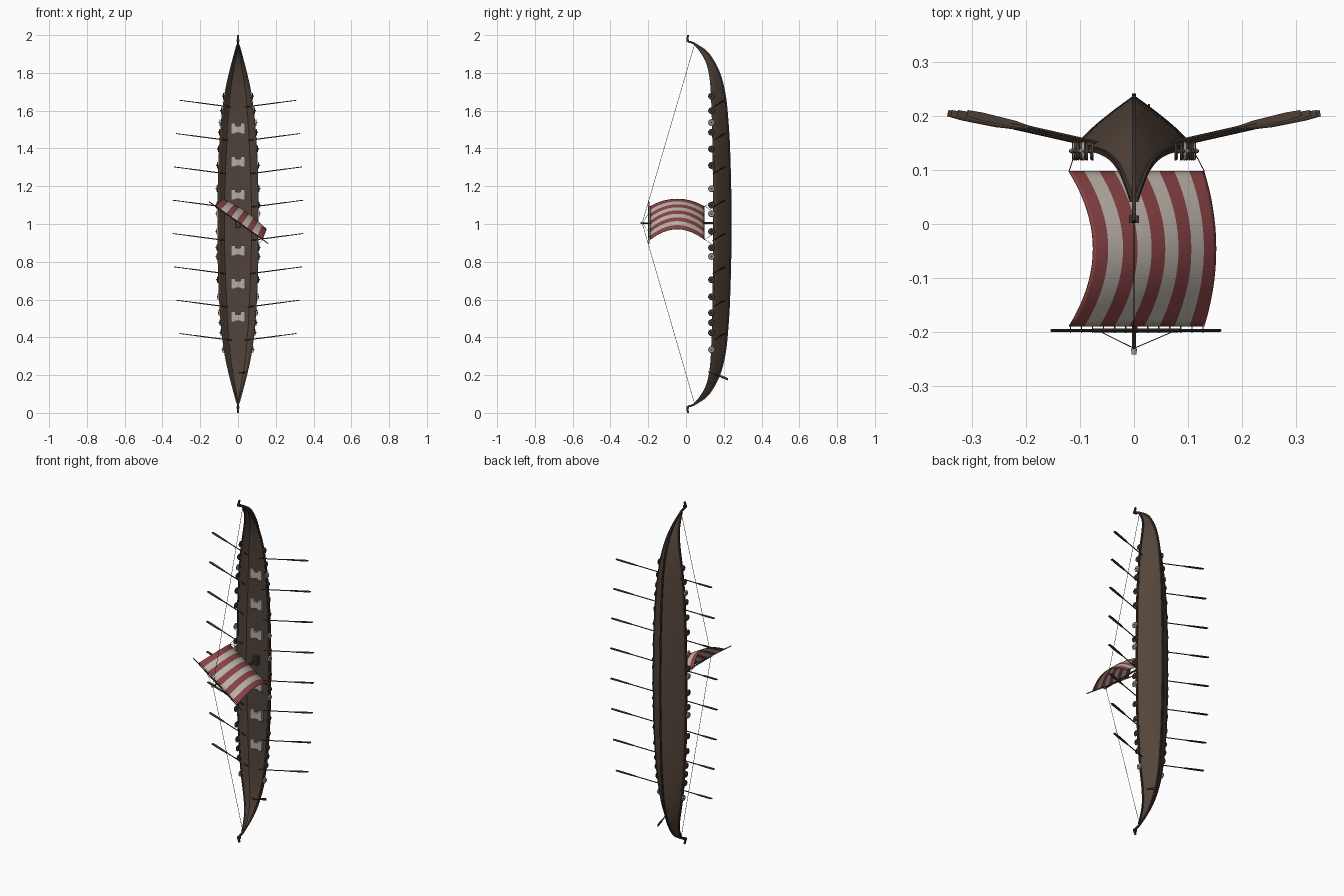
import bpy, bmesh, math
from mathutils import Vector as V

if "Cube" in bpy.data.objects:
    bpy.data.objects.remove(bpy.data.objects["Cube"])

# ---------- colours ----------
def mat(name, r, g, b):
    m = bpy.data.materials.new(name)
    m.diffuse_color = (r, g, b, 1)
    m.use_nodes = True
    m.node_tree.nodes["Principled BSDF"].inputs["Base Color"].default_value = m.diffuse_color
    return m
HULL = mat("hull brown", .088, .060, .043)
DECK = mat("deck brown", .080, .056, .042)
DARK = mat("dark timber", .045, .033, .026)
OAR = mat("oar wood", .075, .052, .038)
PALE = mat("pale cloth", .52, .47, .42)
RED = mat("faded red", .26, .058, .062)
ROPE = mat("rope", .10, .085, .07)
BENCH = mat("pale bench", .47, .42, .37)
GREY = mat("shield pale", .42, .38, .34)

# ---------- helpers ----------
def finish(name, bm, mats, smooth=True):
    bmesh.ops.recalc_face_normals(bm, faces=bm.faces)
    me = bpy.data.meshes.new(name)
    bm.to_mesh(me)
    bm.free()
    ob = bpy.data.objects.new(name, me)
    bpy.context.collection.objects.link(ob)
    for m in mats:
        me.materials.append(m)
    if smooth:
        bpy.context.view_layer.objects.active = ob
        bpy.ops.object.select_all(action='DESELECT')
        ob.select_set(True)
        bpy.ops.object.shade_smooth_by_angle(angle=math.radians(40))
    return ob

def add_rod(bm, p, q, r, r2=None, n=8):
    p, q = V(p), V(q)
    d = q - p
    M = d.to_track_quat('Z', 'Y').to_matrix().to_4x4()
    M.translation = (p + q) / 2
    bmesh.ops.create_cone(bm, cap_ends=True, segments=n, radius1=r,
                          radius2=r if r2 is None else r2, depth=d.length, matrix=M)

def add_box(bm, c, s):
    vs = bmesh.ops.create_cube(bm, size=1)["verts"]
    for v in vs:
        v.co = V((v.co.x * s[0] + c[0], v.co.y * s[1] + c[1], v.co.z * s[2] + c[2]))
    return vs

def loft(bm, rings, closed=False, caps=False):
    rows = [[bm.verts.new(p) for p in r] for r in rings]
    n = len(rows[0])
    for a, b in zip(rows, rows[1:]):
        for i in range(n if closed else n - 1):
            j = (i + 1) % n
            bm.faces.new((a[i], a[j], b[j], b[i]))
    if caps:
        bm.faces.new(rows[0])
        bm.faces.new(rows[-1])

def curve(pts, t):  # smooth interpolation through profile points
    for i in range(len(pts) - 1):
        (x0, y0), (x1, y1) = pts[i], pts[i + 1]
        if t <= x1 or i == len(pts) - 2:
            m = (y1 - y0) / (x1 - x0)
            a = pts[i - 1] if i else None
            b = pts[i + 2] if i + 2 < len(pts) else None
            m0 = (y1 - a[1]) / (x1 - a[0]) if a else (0 if x0 == 0 else m)
            m1 = (b[1] - y0) / (b[0] - x0) if b else m
            h, u = x1 - x0, (t - x0) / (x1 - x0)
            return (y0 * (1 + 2*u) * (1-u)**2 + m0*h*u*(1-u)**2
                    + y1*u*u*(3 - 2*u) + m1*h*u*u*(u-1))

# ---------- hull lines (t = distance from midship along z) ----------
RIM = [(0, .147), (.4, .144), (.7, .135), (.8, .124), (.87, .103), (.92, .071), (.95, .045)]
KEEL = [(0, .236), (.4, .228), (.6, .215), (.7, .202), (.8, .175), (.88, .133), (.92, .098), (.95, .052)]
WIDTH = [(0, .105), (.3, .101), (.5, .09), (.6, .08), (.7, .066), (.8, .044), (.9, .018), (.95, .004)]
SECT = [(0, 1), (.22, .85), (.47, .62), (.76, .31), (1, .03)]
rim = lambda z: curve(RIM, abs(z - 1))
keel = lambda z: curve(KEEL, abs(z - 1))
wid = lambda z: curve(WIDTH, abs(z - 1))
N = 72
ZS = [1 - .95 * math.cos(math.pi * i / N) for i in range(N + 1)]

bm = bmesh.new()
rings = []
for z in ZS:
    g, k, w = rim(z), keel(z), wid(z)
    half = [(w * curve(SECT, s / 8), g + (k - g) * s / 8) for s in range(9)]
    rings.append([(-x, y, z) for x, y in half] + [(x, y, z) for x, y in reversed(half)])
loft(bm, rings)
hull = finish("hull", bm, [HULL])
sol = hull.modifiers.new("planking", 'SOLIDIFY')
sol.thickness = .004
sol.offset = -1

# deck
bm = bmesh.new()
rings = []
for z in ZS[3:-3]:
    g, k, w = rim(z), keel(z), wid(z)
    y = min(.178, g + (k - g) * .4)
    x = w * curve(SECT, (y - g) / (k - g)) * .99
    rings.append([(-x, y, z), (x, y, z)])
loft(bm, rings)
finish("deck", bm, [DECK])

# gunwale rails
bm = bmesh.new()
for sx in (-1, 1):
    loft(bm, [[(sx * wid(z) + a, rim(z) + b, z) for a, b in
               ((-.004, -.004), (.004, -.004), (.004, .005), (-.004, .005))] for z in ZS], True, True)
finish("gunwale_rails", bm, [DARK])

# keel beam running into both stem posts
path = [(z, keel(z)) for z in ZS]
top = [(1.957, .04), (1.962, .028), (1.964, .016), (1.970, .008), (1.982, .007), (2.0, .012)]
path = [(2 - z, y) for z, y in reversed(top)] + path + top
bm = bmesh.new()
rings = []
for i, (z, y) in enumerate(path):
    a, b = path[max(i - 1, 0)], path[min(i + 1, len(path) - 1)]
    d = V((b[0] - a[0], b[1] - a[1])).normalized()
    nz, ny = -d.y * .0055, d.x * .0055
    if i in (0, len(path) - 1):
        nz = 0
    rings.append([(sx * .004, y + s * ny, z + s * nz) for sx, s in ((-1, -1), (1, -1), (1, 1), (-1, 1))])
loft(bm, rings, True, True)
finish("keel_and_stems", bm, [DARK])

# carved stem heads
bm = bmesh.new()
for z in (.028, 1.972):
    add_box(bm, (0, .009, z), (.018, .014, .012))
finish("stem_heads", bm, [DARK], False)

# rowing benches: three planks each, the middle one shorter
bm = bmesh.new()
for z in (1.505, 1.33, 1.155, .858, .683, .508):
    for x, h in ((-.025, .055), (0, .036), (.025, .055)):
        add_box(bm, (x, .171, z - (.004 if x == 0 else 0)), (.026, .012, h))
finish("benches", bm, [BENCH], False)

# oars
bm = bmesh.new()
for i in range(8):
    z = 1.655 - i * .1764
    tip = .345 - .036 * ((i - 3.5) / 3.5) ** 2
    for sx in (-1, 1):
        a, b = V((sx * (tip - .275), .143, z - .036)), V((sx * tip, .205, z))
        d = (b - a).normalized()
        add_rod(bm, a, a + (b - a) * .7, .0028)
        up = V((0, 0, 1)).cross(d).normalized()
        side = d.cross(up)
        loft(bm, [[a + (b - a) * f + up * h * u + side * .002 * s
                   for u, s in ((-1, -1), (1, -1), (1, 1), (-1, 1))]
                  for f, h in ((.58, .003), (.68, .006), (.9, .0075), (1, .006))], True, True)
finish("oars", bm, [OAR])

# shields along both rails
bm = bmesh.new()
SHZ = (1.677, 1.6, 1.537, 1.485, 1.397, 1.31, 1.187, 1.10, 1.055, .96, .875, .828, .705, .615, .53, .478, .425, .335)
for i, z in enumerate(SHZ):
    for sx in (-1, 1):
        x = sx * (wid(z) + .007)
        before = set(bm.faces)
        add_rod(bm, (x - sx * .002, .135, z), (x + sx * .003, .135, z), .018, .015, 16)
        add_rod(bm, (x + sx * .003, .135, z), (x + sx * .008, .135, z), .005, .002, 8)
        for f in set(bm.faces) - before:
            f.material_index = 1 if i in (2, 6, 8, 11, 17) else 0
finish("shields", bm, [OAR, GREY])

# mast with pale cap
bm = bmesh.new()
add_rod(bm, (0, .2, 1.005), (0, -.232, 1.005), .0055, .004, 12)
add_box(bm, (0, .168, 1.005), (.03, .025, .05))
finish("mast", bm, [DARK])
bm = bmesh.new()
add_rod(bm, (0, -.23, 1.005), (0, -.241, 1.005), .0055, .0045, 12)
finish("mast_cap", bm, [GREY])

# yard, swung about the mast
D = V((.817, 0, -.577))
C = V((.005, 0, 1.006))
NRM = V((.577, 0, .817))
yard = lambda u, y: C + D * u + V((0, y, 0))
bm = bmesh.new()
add_rod(bm, yard(-.194, -.197), yard(0, -.197), .0025, .004)
add_rod(bm, yard(0, -.197), yard(.19, -.197), .004, .0025)
finish("yard", bm, [DARK])

# striped sail bellying away from the yard
bm = bmesh.new()
NU, NV = 36, 20
rings = []
for j in range(NV + 1):
    v = j / NV
    belly = 4 * v * (1 - v)
    rings.append([yard((-.153 + .306 * i / NU) * (1 - .09 * belly), -.19 + .288 * v)
                  + NRM * belly * (.058 + .012 * math.sin(math.pi * i / NU)) for i in range(NU + 1)])
loft(bm, rings)
bm.faces.ensure_lookup_table()
for n, f in enumerate(bm.faces):
    f.material_index = (n % NU) // 4 % 2
sail = finish("sail", bm, [RED, PALE])
s = sail.modifiers.new("cloth", 'SOLIDIFY')
s.thickness = .002

# rigging: stays, lifts, sheets and sail lashings
bm = bmesh.new()
for z in (.05, 1.95):
    add_rod(bm, (0, -.232, 1.005), (0, .045, z), .0011, n=6)
for u in (-1, 1):
    add_rod(bm, (0, -.23, 1.005), yard(u * .088, -.197), .001, n=6)
    c = yard(u * .153, .098)
    for dz in (-.03, .03):
        add_rod(bm, c, (u * .104, .147, c.z + dz), .001, n=6)
for i in range(13):
    u = -.15 + .025 * i
    add_rod(bm, yard(u, -.202), yard(u, -.186), .0014, n=6)
finish("rigging", bm, [ROPE])

# steering oar and tiller
bm = bmesh.new()
add_rod(bm, (.032, .118, .218), (.028, .18, .195), .003)
loft(bm, [[(.028 + a * .002, y, z + b * h) for a, b in ((-1, -1), (1, -1), (1, 1), (-1, 1))]
          for y, z, h in ((.17, .199, .003), (.19, .191, .007), (.222, .178, .006))], True, True)
add_rod(bm, (.005, .124, .215), (.048, .124, .215), .0025)
finish("steering_oar", bm, [DARK])
